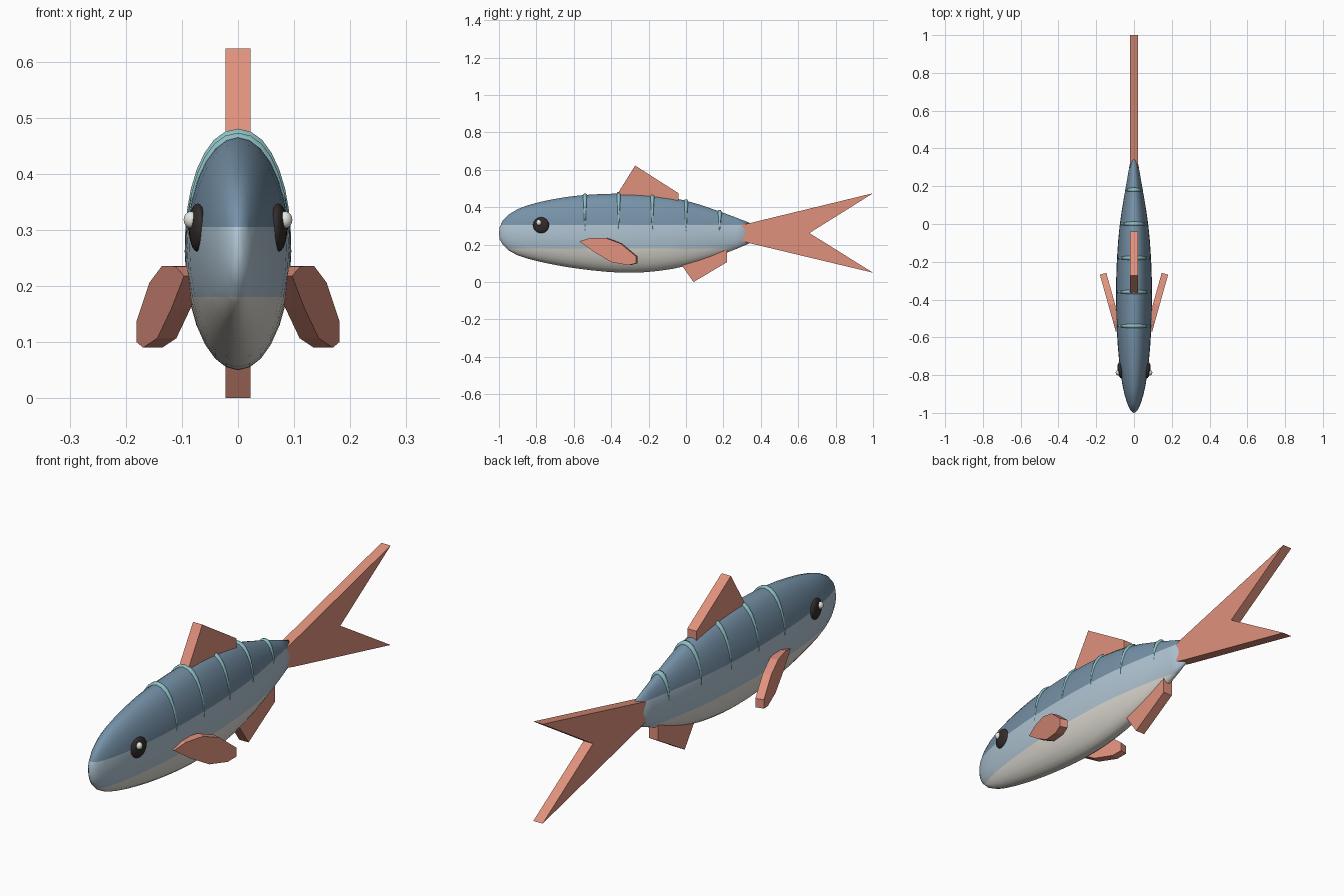
import bpy, bmesh, math
from mathutils import Matrix, Vector

if "Cube" in bpy.data.objects:
    bpy.data.objects.remove(bpy.data.objects["Cube"])


def material(name, rgb):
    lin = [(c / 255 / 12.92 if c < 11 else ((c / 255 + 0.055) / 1.055) ** 2.4) for c in rgb]
    m = bpy.data.materials.new(name)
    m.diffuse_color = (*lin, 1)
    m.use_nodes = True
    m.node_tree.nodes["Principled BSDF"].inputs["Base Color"].default_value = m.diffuse_color
    return m


BACK = material("back slate blue", (118, 146, 168))
SIDE = material("side pale blue", (176, 197, 211))
BELLY = material("belly off white", (222, 219, 210))
FIN = material("fin salmon", (224, 145, 125))
STRIPE = material("stripe teal", (140, 190, 194))
EYE = material("eye dark", (50, 43, 43))
GLINT = material("eye glint white", (240, 240, 234))


def make(name, bm, mats, smooth=False):
    bmesh.ops.recalc_face_normals(bm, faces=bm.faces[:])
    me = bpy.data.meshes.new(name)
    bm.to_mesh(me)
    bm.free()
    for m in mats:
        me.materials.append(m)
    for p in me.polygons:
        p.use_smooth = smooth
    ob = bpy.data.objects.new(name, me)
    bpy.context.collection.objects.link(ob)
    return ob


# Body stations: y, top z, bottom z, half width
ST = [(-0.996, 0.295, 0.228, 0.010), (-0.98, 0.328, 0.200, 0.023), (-0.95, 0.360, 0.170, 0.036),
      (-0.90, 0.390, 0.143, 0.051), (-0.80, 0.424, 0.113, 0.070), (-0.60, 0.460, 0.075, 0.089),
      (-0.36, 0.473, 0.051, 0.095), (-0.18, 0.464, 0.056, 0.090), (0.0, 0.435, 0.086, 0.075),
      (0.2, 0.370, 0.150, 0.043), (0.34, 0.317, 0.207, 0.018)]


def section(y):
    """Smooth interpolation between stations: centre z, half height, half width."""
    i = 0
    while i < len(ST) - 2 and y > ST[i + 1][0]:
        i += 1
    a, b = ST[i], ST[i + 1]
    p, n = ST[max(i - 1, 0)], ST[min(i + 2, len(ST) - 1)]
    h = b[0] - a[0]
    t = (y - a[0]) / h
    out = []
    for k in (1, 2, 3):
        m0 = (b[k] - p[k]) / (b[0] - p[0]) * h
        m1 = (n[k] - a[k]) / (n[0] - a[0]) * h
        out.append((2*t**3 - 3*t*t + 1) * a[k] + (t**3 - 2*t*t + t) * m0
                   + (3*t*t - 2*t**3) * b[k] + (t**3 - t*t) * m1)
    return (out[0] + out[1]) / 2, (out[0] - out[1]) / 2, out[2]


# Body: lofted ellipses, cut at the colour boundaries
N = 28
ys = [s[0] for s in ST[:4]] + [-0.85 + 0.07 * i for i in range(18)]
bm = bmesh.new()
rings = []
for y in ys:
    zc, hz, w = section(min(y, 0.34))
    rings.append([bm.verts.new((w * math.cos(2 * math.pi * k / N), y,
                                zc + hz * math.sin(2 * math.pi * k / N))) for k in range(N)])
for r, s in zip(rings, rings[1:]):
    for k in range(N):
        bm.faces.new((r[k], r[(k + 1) % N], s[(k + 1) % N], s[k]))
for ring, y in ((rings[0], -1.0), (rings[-1], 0.352)):
    pole = bm.verts.new((0, y, 0.262))
    for k in range(N):
        bm.faces.new((ring[k], ring[(k + 1) % N], pole))
LOW, HIGH = 0.18, 0.305
for z in (LOW, HIGH):
    bmesh.ops.bisect_plane(bm, geom=bm.verts[:] + bm.edges[:] + bm.faces[:],
                           plane_co=(0, 0, z), plane_no=(0, 0, 1))
for f in bm.faces:
    z = f.calc_center_median().z
    f.material_index = 0 if z > HIGH else 1 if z > LOW else 2
make("body", bm, [BACK, SIDE, BELLY], True)

# Stripes: tapered half hoops over the back
for i, y in enumerate((-0.54, -0.36, -0.18, 0.0, 0.18)):
    zc, hz, w = section(y)
    a0 = math.asin((0.25 - zc) / hz)
    cu = bpy.data.curves.new(f"stripe_{i + 1}", "CURVE")
    cu.dimensions = "3D"
    cu.bevel_depth = 0.012
    cu.bevel_resolution = 1
    cu.use_fill_caps = True
    sp = cu.splines.new("POLY")
    M = 16
    sp.points.add(M)
    for k, pt in enumerate(sp.points):
        u = k / M
        a = a0 + (math.pi - 2 * a0) * u
        pt.co = ((w - 0.003) * math.cos(a), y, zc + (hz - 0.003) * math.sin(a), 1)
        pt.radius = 0.2 + 0.8 * min(1, 2.5 * min(u, 1 - u))
    cu.materials.append(STRIPE)
    ob = bpy.data.objects.new(f"stripe_{i + 1}", cu)
    bpy.context.collection.objects.link(ob)
    bpy.ops.object.select_all(action="DESELECT")
    ob.select_set(True)
    bpy.context.view_layer.objects.active = ob
    bpy.ops.object.convert(target="MESH")


def slab(name, pts, x_of, offset):
    """Extrude a (y, z) outline placed at x = x_of(y) by an offset vector."""
    bm = bmesh.new()
    f = bm.faces.new([bm.verts.new((x_of(y), y, z)) for y, z in pts])
    g = bmesh.ops.extrude_face_region(bm, geom=[f])
    bmesh.ops.translate(bm, vec=offset,
                        verts=[v for v in g["geom"] if isinstance(v, bmesh.types.BMVert)])
    return make(name, bm, [FIN])


# Centre fins
T = 0.022
CENTRE = {
    "tail_fin": [(0.30, 0.305), (0.34, 0.315), (1.0, 0.475), (0.66, 0.262), (1.0, 0.05),
                 (0.34, 0.208), (0.30, 0.22)],
    "dorsal_fin": [(-0.37, 0.465), (-0.272, 0.623), (-0.04, 0.475), (-0.04, 0.40), (-0.34, 0.43)],
    "anal_fin": [(-0.03, 0.10), (0.04, 0.0), (0.22, 0.107), (0.22, 0.20), (0.0, 0.15)],
}
for name, pts in CENTRE.items():
    slab(name, pts, lambda y: -T, (2 * T, 0, 0))

# Paired fins and eyes
PECTORAL = [(-0.57, 0.218), (-0.515, 0.235), (-0.43, 0.236), (-0.35, 0.206), (-0.268, 0.138),
            (-0.268, 0.10), (-0.31, 0.09), (-0.40, 0.107), (-0.49, 0.16)]
for s, side in ((1, "right"), (-1, "left")):
    slab(f"pectoral_fin_{side}", PECTORAL, lambda y: s * (0.183 + 0.28 * (y + 0.26)),
         (-s * 0.034, 0.009, 0))
    for part, co, size, mat in (("eye", (0.072, -0.775, 0.304), (0.015, 0.043, 0.043), EYE),
                                ("eye_glint", (0.084, -0.787, 0.318), (0.013, 0.014, 0.015), GLINT)):
        bm = bmesh.new()
        bmesh.ops.create_uvsphere(bm, u_segments=20, v_segments=12, radius=1)
        bm.transform(Matrix.Translation(Vector((s * co[0], co[1], co[2])))
                     @ Matrix.Rotation(-s * 0.14, 4, "Z") @ Matrix.Diagonal((*size, 1)))
        make(f"{part}_{side}", bm, [mat], True)
